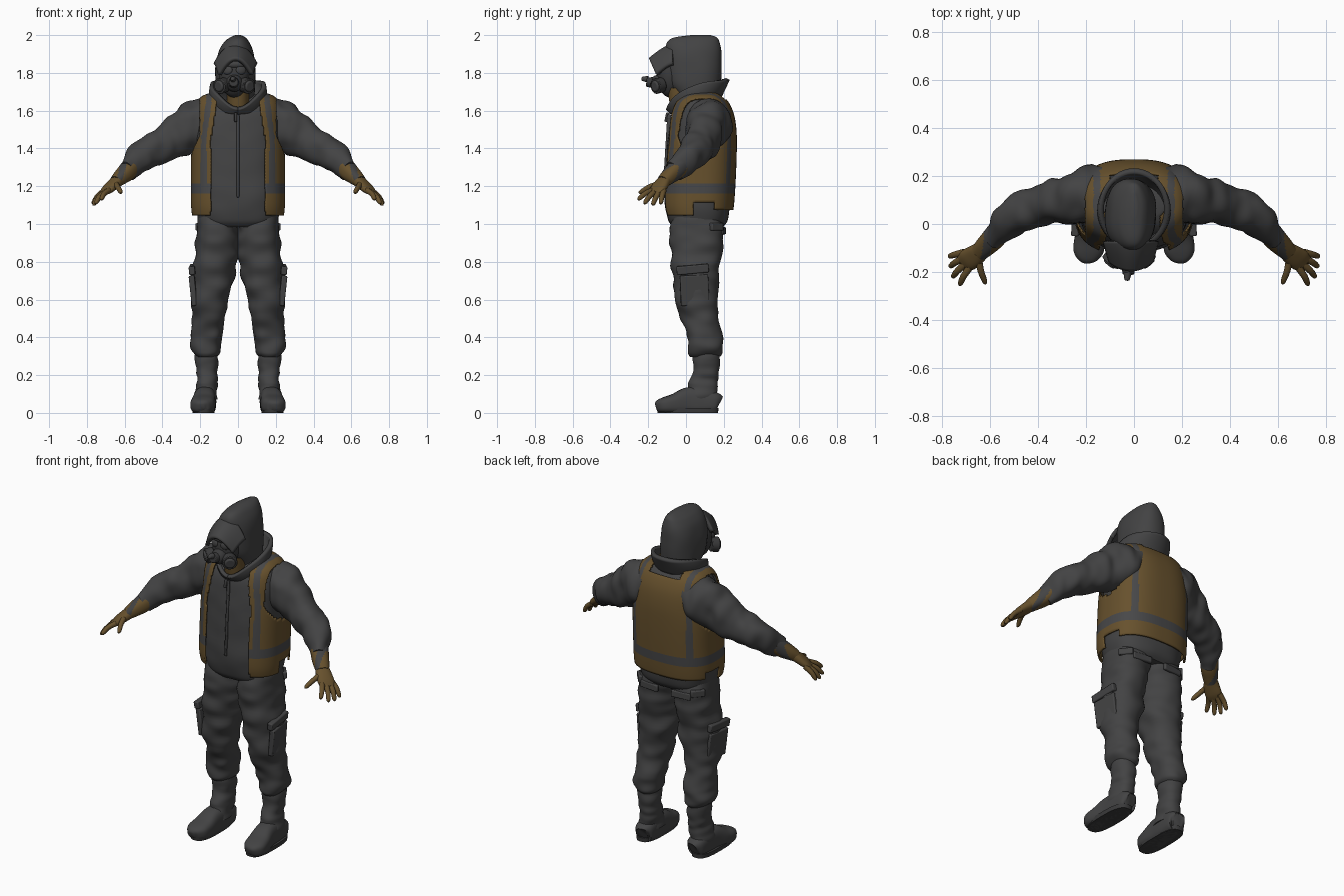
import bpy, bmesh, math
from mathutils import Vector, Matrix, noise

if "Cube" in bpy.data.objects:
    bpy.data.objects.remove(bpy.data.objects["Cube"])

DARK, BROWN, MASK, GREY = range(4)
MATS = []
for nm, c in [("charcoal cloth", (.056, .056, .057)), ("brown fabric", (.135, .082, .026)),
              ("mask rubber", (.042, .042, .043)), ("grey stripe", (.064, .064, .066))]:
    m = bpy.data.materials.new(nm)
    m.diffuse_color = (*c, 1)
    m.use_nodes = True
    m.node_tree.nodes["Principled BSDF"].inputs["Base Color"].default_value = m.diffuse_color
    MATS.append(m)


def finish(name, bm, rule, mirror=False, thick=0, bevel=0):
    """Colour faces by rule (None removes the face) and make the object."""
    bmesh.ops.recalc_face_normals(bm, faces=bm.faces)
    drop = []
    for f in bm.faces:
        k = rule(f.calc_center_median()) if callable(rule) else rule
        if k is None:
            drop.append(f)
        else:
            f.material_index = k
    bmesh.ops.delete(bm, geom=drop, context='FACES')
    me = bpy.data.meshes.new(name)
    bm.to_mesh(me)
    bm.free()
    for m in MATS:
        me.materials.append(m)
    ob = bpy.data.objects.new(name, me)
    bpy.context.collection.objects.link(ob)
    if thick:
        s = ob.modifiers.new("thickness", 'SOLIDIFY')
        s.thickness, s.offset = thick, 0
    if bevel:
        b = ob.modifiers.new("bevel", 'BEVEL')
        b.width, b.segments = bevel, 2
    if mirror:
        ob.modifiers.new("mirror", 'MIRROR').use_mirror_merge = False
    return ob


def grid(name, rows, rule, closed=True, caps=True, **kw):
    bm = bmesh.new()
    R = [[bm.verts.new(p) for p in r] for r in rows]
    n = len(R[0])
    for a, b in zip(R, R[1:]):
        for j in range(n if closed else n - 1):
            k = (j + 1) % n
            bm.faces.new((a[j], a[k], b[k], b[j]))
    if caps and closed:
        bm.faces.new(R[0])
        bm.faces.new(R[-1])
    return finish(name, bm, rule, **kw)


def smooth(st, m):
    """Catmull-Rom through the stations."""
    st = [Vector(s) for s in st]
    out = []
    for i in range(len(st) - 1):
        p0, p1, p2, p3 = st[max(i - 1, 0)], st[i], st[i + 1], st[min(i + 2, len(st) - 1)]
        for k in range(m):
            t = k / m
            out.append(.5 * (2 * p1 + (p2 - p0) * t + (2 * p0 - 5 * p1 + 4 * p2 - p3) * t * t
                             + (3 * p1 - p0 - 3 * p2 + p3) * t ** 3))
    return out + [st[-1]]


def loft(name, st, rule, n=40, m=6, e=2.3, path=False, wr=0, freq=(9, 9, 22), floor=False, **kw):
    """Stations (x, y, z, r1, r2); rings are level, or square to the path."""
    S = smooth(st, m)
    C = [Vector(s[:3]) for s in S]
    rows = []
    for i, s in enumerate(S):
        u, v = Vector((1, 0, 0)), Vector((0, 1, 0))
        if path:
            t = (C[min(i + 1, len(C) - 1)] - C[max(i - 1, 0)]).normalized()
            u = t.cross(Vector((0, 0, 1))).normalized()
            v = u.cross(t)
        row = []
        for j in range(n):
            a = 2 * math.pi * j / n
            c, d = math.cos(a), math.sin(a)
            o = u * s[3] * math.copysign(abs(c) ** (2 / e), c) + v * s[4] * math.copysign(abs(d) ** (2 / e), d)
            p = C[i] + o
            if wr:
                p += o.normalized() * wr * noise.noise(Vector([p[k] * freq[k] for k in range(3)]))
            if floor:
                p.z = max(p.z, 0)
            row.append(p)
        rows.append(row)
    return grid(name, rows, rule, **kw)


def fb(z, front, back, rx, x=0):
    """Level station from front and back y."""
    return (x, (front + back) / 2, z, rx, (back - front) / 2)


def place(loc, direction=(0, 0, 1), size=(1, 1, 1)):
    q = Vector(direction).to_track_quat('Z', 'Y')
    return Matrix.LocRotScale(Vector(loc), q, Vector(size))


def ball(name, loc, size, mat, d=(0, 0, 1), **kw):
    bm = bmesh.new()
    bmesh.ops.create_uvsphere(bm, u_segments=28, v_segments=18, radius=1, matrix=place(loc, d, size))
    finish(name, bm, mat, **kw)


def drum(name, loc, d, r1, r2, h, mat, bevel=.004):
    bm = bmesh.new()
    bmesh.ops.create_cone(bm, cap_ends=True, segments=28, radius1=r1, radius2=r2, depth=h, matrix=place(loc, d))
    finish(name, bm, mat, bevel=bevel)


def box(name, loc, size, mat, rot=(0, 0, 0), mirror=True):
    bm = bmesh.new()
    e = Matrix.Rotation(rot[2], 4, 'Z') @ Matrix.Rotation(rot[1], 4, 'Y') @ Matrix.Rotation(rot[0], 4, 'X')
    bmesh.ops.create_cube(bm, size=1, matrix=Matrix.Translation(loc) @ e @ Matrix.Diagonal((*size, 1)))
    finish(name, bm, mat, mirror=mirror, bevel=.006)


# Jacket body and zip
body = [(.985, -.065, .195, .195), (1.02, -.095, .22, .212), (1.1, -.113, .235, .222), (1.25, -.11, .245, .222),
        (1.4, -.1, .25, .22), (1.5, -.09, .248, .22), (1.58, -.075, .235, .215), (1.63, -.05, .21, .203),
        (1.665, -.015, .18, .175), (1.685, .02, .15, .12)]
loft("jacket", [fb(*b) for b in body], DARK, n=64, e=2.5, wr=.008, freq=(7, 7, 10))
box("zip_flap", (0, -.102, 1.36), (.014, .02, .44), DARK, (-.06, 0, 0), False)
box("zip_pull", (-.012, -.1, 1.565), (.016, .02, .05), MASK, (-.2, 0, 0), False)


# Open vest with armholes and stripes
def vest_rule(c):
    x, y, z = abs(c.x), c.y, c.z
    s = min(max((z - 1.45) / .2, 0), 1)
    a = .145 - .035 * s
    low = 1.045 if y < .04 else 1.11 if y < .15 else 1.08
    if z < low or (y < .08 and x < a) or x < .1 and z > 1.655:
        return None
    if x > .2 and ((y - .08) / .14) ** 2 + ((z - 1.55) / .19) ** 2 < 1:
        return None
    if abs(z - 1.19) < .023:
        return GREY
    if z > 1.19 and abs(x - (.178 - .026 * s)) < .014 and (y < -.03 or y > .16 or z > 1.55):
        return GREY
    return BROWN


loft("vest", [fb(z + (.008 if z > 1.6 else 0), f - .011, b + .014, r + (.022 if z < 1.5 else .012))
              for z, f, b, r in body[1:]], vest_rule, n=180, m=9, e=2.6, caps=False, thick=.01)

# Sleeves
sleeve = [(.12, .13, 1.535, .11, .115), (.2, .12, 1.53, .115, .128), (.28, .1, 1.49, .1, .115), (.38, .08, 1.425, .085, .092),
          (.47, .045, 1.385, .08, .085), (.54, -.01, 1.33, .062, .066), (.585, -.06, 1.283, .05, .054)]
loft("sleeve", sleeve, DARK, path=True, m=9, wr=.018, freq=(17, 9, 9), mirror=True)

# Glove: cuff, palm and fingers
loft("glove_cuff", [(.56, -.03, 1.308, .05, .05), (.59, -.065, 1.275, .048, .048), (.62, -.095, 1.248, .043, .04),
                    (.645, -.12, 1.225, .036, .032)],
     lambda c: DARK if .605 < abs(c.x) + .25 * (c.z - 1.26) < .637 else BROWN, path=True, m=8, mirror=True)
loft("glove_palm", [(.63, -.105, 1.238, .035, .03), (.66, -.13, 1.21, .044, .027), (.69, -.15, 1.183, .046, .022),
                    (.712, -.165, 1.163, .036, .012)], BROWN, path=True, mirror=True)
fingers = [((.705, -.118, 1.178), (.772, -.135, 1.107)), ((.707, -.14, 1.172), (.768, -.178, 1.1)),
           ((.7, -.165, 1.17), (.757, -.222, 1.108)), ((.683, -.18, 1.178), (.727, -.255, 1.13)),
           ((.648, -.14, 1.215), (.618, -.25, 1.165))]
for i, (a, b) in enumerate(fingers):
    a, b = Vector(a), Vector(b)
    mid = a.lerp(b, .5) + Vector((.004, 0, .006))
    loft("thumb" if i == 4 else f"finger_{i + 1}",
         [(*a, .015, .015), (*mid, .0135, .0135), (*a.lerp(b, .88), .011, .011), (*b, .004, .004)],
         BROWN, n=14, m=4, path=True, mirror=True)

# Trousers
leg = [fb(1.04, -.075, .195, .105, .1), fb(.95, -.088, .198, .112, .108), fb(.86, -.083, .185, .113, .118),
       fb(.76, -.075, .178, .113, .127), fb(.65, -.06, .17, .104, .138), fb(.55, -.04, .165, .096, .147),
       fb(.46, -.012, .178, .087, .155), fb(.4, .0, .192, .083, .163), fb(.35, .008, .198, .082, .168),
       fb(.315, .015, .19, .072, .17), fb(.295, .03, .175, .05, .168)]
loft("trouser_leg", leg, DARK, n=48, wr=.02, freq=(8, 8, 15), mirror=True)
box("cargo_pocket", (.232, .045, .65), (.03, .15, .16), DARK, (.05, .1, .1))
box("cargo_flap", (.24, .035, .76), (.032, .17, .045), DARK, (.09, .1, .06))
box("back_pocket_flap", (.105, .196, .965), (.12, .02, .04), DARK, (.05, 0, -.1))
box("hip_pocket_flap", (.19, .16, .985), (.03, .08, .04), DARK, (0, 0, .7))

# Boots
loft("boot_shaft", [fb(.36, .03, .175, .062, .166), fb(.28, .035, .178, .062, .164), fb(.2, .03, .172, .056, .163),
                    fb(.14, .01, .168, .055, .165), fb(.07, -.01, .168, .055, .17)],
     DARK, wr=.012, freq=(8, 8, 25), mirror=True)
loft("boot_foot", [(.168, .172, .05, .03, .04), (.17, .155, .055, .052, .055), (.172, .08, .06, .057, .075),
                   (.176, .01, .06, .058, .075), (.183, -.06, .047, .064, .055), (.19, -.115, .04, .062, .043),
                   (.192, -.148, .035, .04, .032), (.192, -.16, .032, .015, .016)],
     DARK, e=2.8, path=True, floor=True, mirror=True)
loft("boot_sole", [fb(0, -.15, .17, .058, .183), fb(.025, -.155, .172, .06, .183)], MASK, m=2, e=2.8, mirror=True)

# Neck, hood and peak
loft("neck", [fb(1.56, -.07, .1, .07), fb(1.63, -.085, .08, .06), fb(1.72, -.1, .06, .06)], BROWN)
hood = [fb(1.62, -.02, .17, .095, -.01), fb(1.68, -.05, .175, .098, -.01), fb(1.75, -.095, .185, .105, -.012),
        fb(1.85, -.108, .185, .105, -.013), fb(1.92, -.11, .186, .09, -.01), fb(1.965, -.098, .178, .064, -.005),
        fb(1.988, -.06, .165, .038, 0), fb(2.0, .03, .13, .012, 0)]
loft("hood", hood, DARK, n=48, wr=.006, freq=(8, 8, 8))
rows = []
for i in range(13):
    t = i / 12
    rows.append([(-.013 + .108 * s * (1 - .22 * t), -.07 - .12 * t * (1 - .3 * s * s),
                  1.945 - .1 * s * s - .055 * t ** 1.5 - .02 * t * (1 - s * s)) for s in [k / 12 - 1 for k in range(25)]])
grid("hood_peak", rows, DARK, closed=False, thick=.022)

# Standing collar, split low at the front
rows = []
for i in range(9):
    v = i / 8
    row = []
    for j in range(65):
        a = 2 * math.pi * (j + .0) / 64
        c, s = math.cos(a), math.sin(a)
        dip = .045 * max(0, c) ** 6
        row.append(((.122 + .02 * math.sin(v * 2.4)) * s, .05 - c * (.125 + .035 * v) + .012 * v,
                    1.628 - .04 * c + v * (.085 - .015 * c - dip + .025 * abs(s) ** 3)))
    rows.append(row)
grid("collar", rows, DARK, closed=False, thick=.022)

# Respirator: face piece, eye lenses, filters and valve
mx = -.02
ball("mask_face", (mx, -.085, 1.785), (.078, .068, .115), MASK)
ball("mask_brow", (mx, -.125, 1.845), (.068, .03, .025), DARK)
ball("mask_muzzle", (mx, -.145, 1.745), (.045, .045, .045), MASK)
for s in (-1, 1):
    side = "right" if s > 0 else "left"
    ball(f"lens_{side}", (mx + s * .036, -.14, 1.815), (.028, .024, .012), DARK, (s * .4, -1, .1))
    d = Vector((s * .65, -.8, -.15)).normalized()
    p = Vector((mx + s * .066, -.145, 1.733))
    drum(f"filter_{side}", p, d, .04, .042, .045, MASK)
    drum(f"filter_cap_{side}", p + d * .025, d, .033, .026, .014, DARK)
drum("valve", (mx - .003, -.19, 1.75), (0, -1, .1), .03, .024, .04, MASK)
drum("valve_tip", (mx - .008, -.218, 1.768), (-.1, -1, .1), .018, .01, .035, DARK)

for ob in bpy.context.collection.objects:
    ob.select_set(True)
    bpy.context.view_layer.objects.active = ob
bpy.ops.object.shade_smooth_by_angle(angle=math.radians(40))
